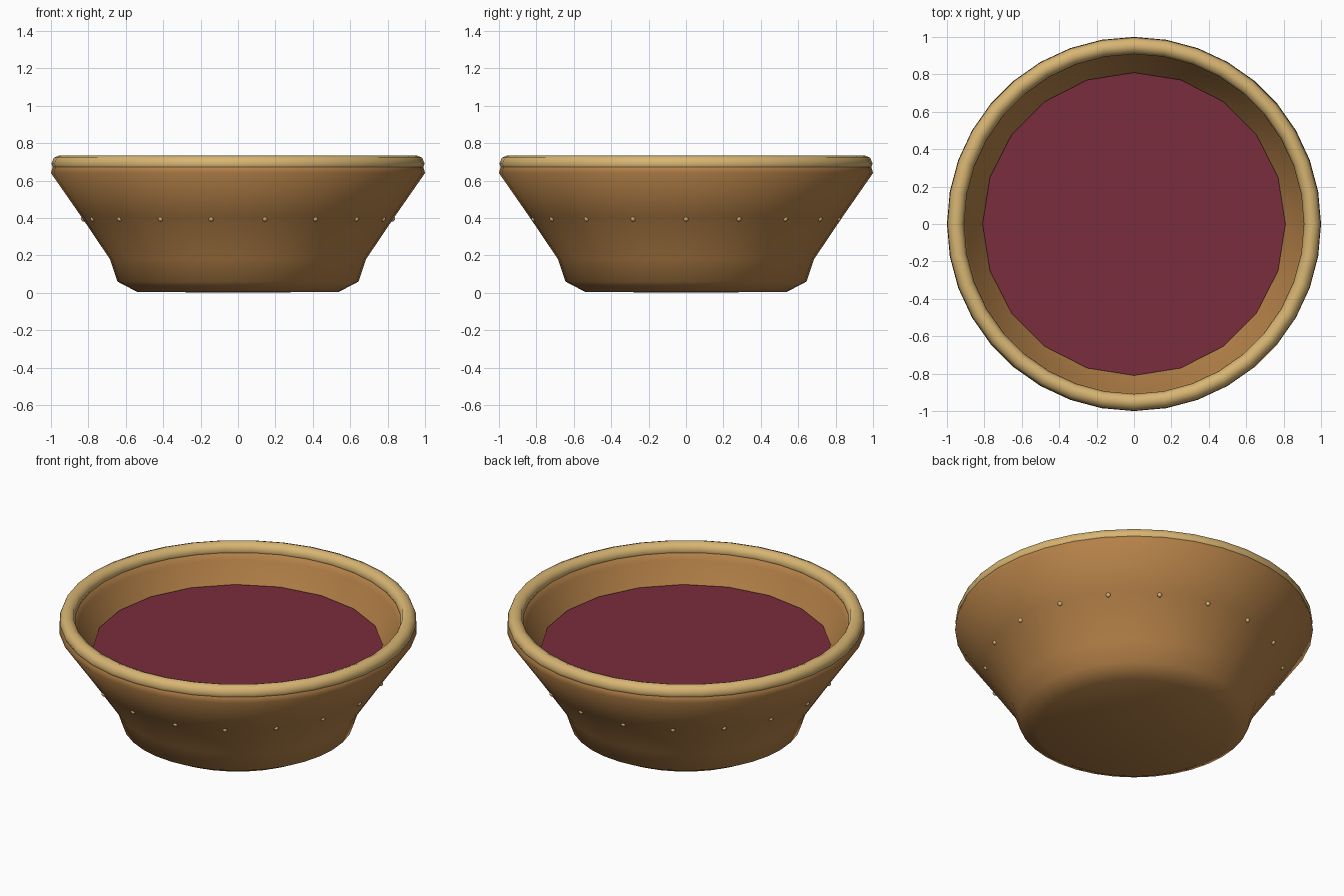
import bpy
import bmesh
import math
from mathutils import Matrix, Vector

cube = bpy.data.objects.get("Cube")
if cube:
    bpy.data.objects.remove(cube)


def material(name, rgb):
    mat = bpy.data.materials.new(name)
    mat.use_nodes = True
    mat.diffuse_color = (*rgb, 1)
    mat.node_tree.nodes["Principled BSDF"].inputs["Base Color"].default_value = (*rgb, 1)
    return mat


def make_object(name, bm, mat, smooth=True):
    bmesh.ops.recalc_face_normals(bm, faces=bm.faces)
    mesh = bpy.data.meshes.new(name)
    bm.to_mesh(mesh)
    bm.free()
    mesh.materials.append(mat)
    for poly in mesh.polygons:
        poly.use_smooth = smooth
    obj = bpy.data.objects.new(name, mesh)
    bpy.context.collection.objects.link(obj)
    return obj


def lathe(name, profile, sides, mat, closed=False):
    """Spin an (r, z) profile around the z axis."""
    bm = bmesh.new()
    verts = [bm.verts.new((r, 0, z)) for r, z in profile]
    pairs = list(zip(verts, verts[1:]))
    if closed:
        pairs.append((verts[-1], verts[0]))
    edges = [bm.edges.new(p) for p in pairs]
    bmesh.ops.spin(bm, geom=verts + edges, cent=(0, 0, 0), axis=(0, 0, 1),
                   angle=math.tau, steps=sides, use_merge=True)
    bmesh.ops.remove_doubles(bm, verts=bm.verts, dist=0.0005)
    return make_object(name, bm, mat)


clay = material("brown clay", (0.46, 0.22, 0.065))
tan = material("tan glaze", (0.68, 0.46, 0.17))
wine = material("dark red liquid", (0.19, 0.026, 0.045))

SIDES = 36

# Bowl: outer wall from the base up, over the lip and down the inside
lathe("bowl", [(0, 0), (0.54, 0.005), (0.645, 0.06), (0.685, 0.18),
               (0.84, 0.41), (1.0, 0.64), (0.985, 0.695), (0.92, 0.7),
               (0.9, 0.64), (0.74, 0.41), (0.6, 0.21), (0.56, 0.12),
               (0.5, 0.085), (0, 0.08)], SIDES, clay)

# Rounded rim ring
ring = [(0.953 + 0.045 * math.cos(k * math.tau / 8),
         0.69 + 0.045 * math.sin(k * math.tau / 8)) for k in range(8)]
lathe("rim", ring, SIDES, tan, closed=True)

# Liquid surface
bm = bmesh.new()
bmesh.ops.create_circle(bm, cap_ends=True, radius=0.81, segments=20)
bmesh.ops.translate(bm, verts=bm.verts, vec=(0, 0, 0.53))
liquid = make_object("liquid", bm, wine, smooth=False)

# Ring of small raised dots around the outer wall
bm = bmesh.new()
for k in range(18):
    a = k * math.tau / 18
    spot = Vector((0.826 * math.cos(a), 0.826 * math.sin(a), 0.395))
    bmesh.ops.create_uvsphere(bm, u_segments=8, v_segments=6, radius=0.014,
                              matrix=Matrix.Translation(spot))
make_object("dots", bm, tan)
